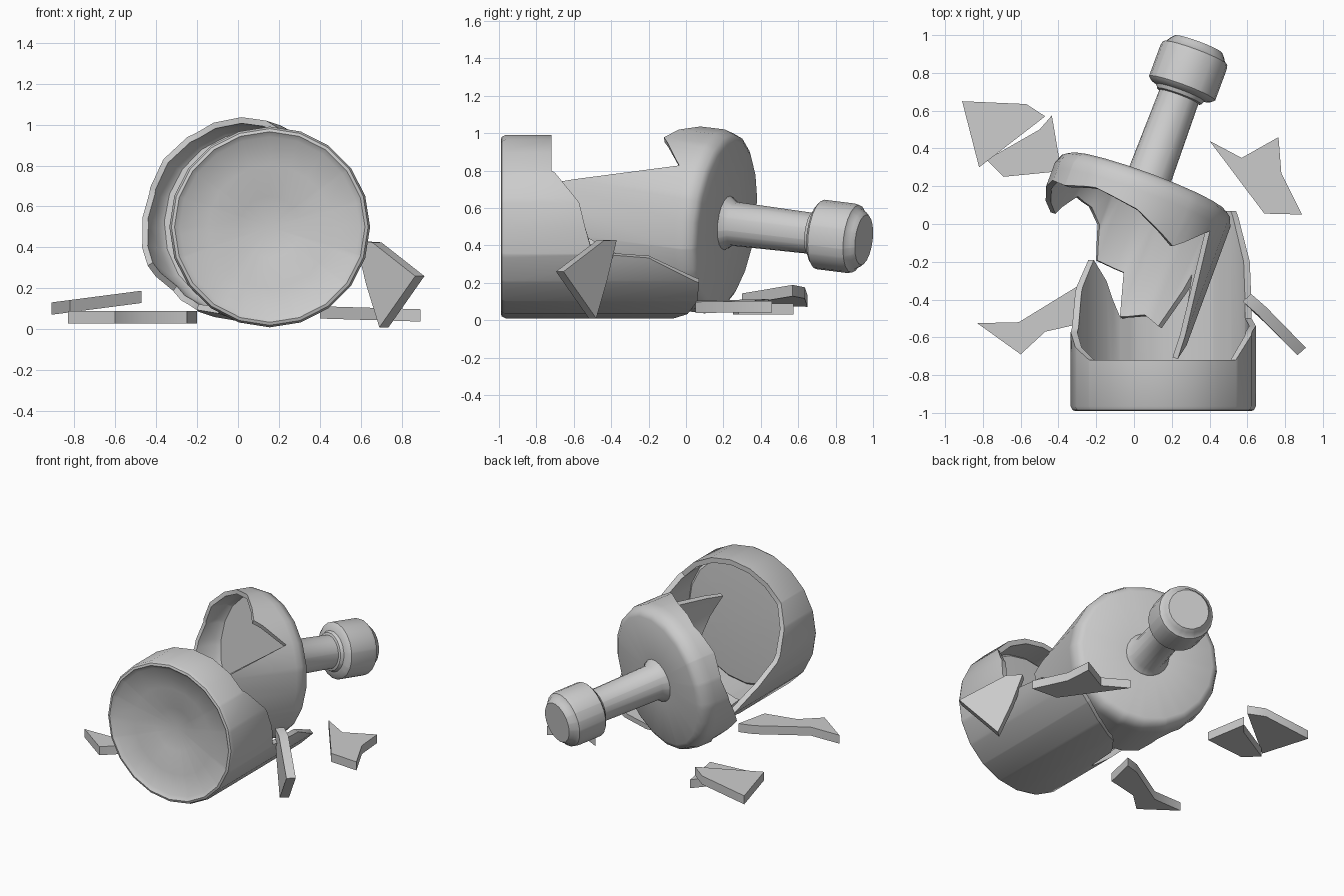
import bpy, bmesh, math
from mathutils import Vector

if "Cube" in bpy.data.objects:
    bpy.data.objects.remove(bpy.data.objects["Cube"])

SIDES = 20


def interp(pts, a):
    # piecewise linear break line, wrapping at 360 degrees
    pts = pts + [(pts[0][0] + 360, pts[0][1])]
    if a < pts[0][0]:
        a += 360
    for (a0, s0), (a1, s1) in zip(pts, pts[1:]):
        if a0 <= a <= a1:
            return s0 + (s1 - s0) * (a - a0) / (a1 - a0)


def finish(bm, name):
    bmesh.ops.recalc_face_normals(bm, faces=bm.faces)
    me = bpy.data.meshes.new(name)
    bm.to_mesh(me)
    bm.free()
    ob = bpy.data.objects.new(name, me)
    bpy.context.collection.objects.link(ob)
    bpy.context.view_layer.objects.active = ob
    ob.select_set(True)
    bpy.ops.object.shade_smooth_by_angle(angle=math.radians(40))
    ob.select_set(False)
    return ob


def broken_shell(name, origin, axis, outer, edge, inner):
    """Revolve outer profile -> jagged edge -> inner profile; (radius, distance along axis)."""
    axis = Vector(axis).normalized()
    flat = axis if axis.y > 0 else -axis
    u = flat.cross(Vector((0, 0, 1))).normalized()
    v = u.cross(flat).normalized()
    step = 360 / SIDES
    angles = sorted({i * step for i in range(SIDES)} | {a for a, s in edge})
    bm = bmesh.new()

    def ring(r, s):
        vs = []
        for a in angles:
            k = math.cos(math.radians(step / 2)) / math.cos(math.radians(a % step - step / 2))
            t = math.radians(a)
            d = interp(edge, a) if s is None else s
            vs.append(bm.verts.new(Vector(origin) + axis * d + (u * math.cos(t) + v * math.sin(t)) * r * k))
        return vs

    prof = outer[1:] + [(outer[-1][0], None), (inner[0][0], None)] + inner[:-1]
    rings = [ring(r, s) for r, s in prof]
    n = len(angles)
    for A, B in zip(rings, rings[1:]):
        for i in range(n):
            j = (i + 1) % n
            bm.faces.new((A[i], A[j], B[j], B[i]))
    # close both poles on the axis
    for R, (r, s) in ((rings[0], outer[0]), (rings[-1], inner[-1])):
        c = bm.verts.new(Vector(origin) + axis * s)
        for i in range(n):
            bm.faces.new((R[i], R[(i + 1) % n], c))
    return finish(bm, name)


def shard(name, pts, thick):
    bm = bmesh.new()
    f = bm.faces.new([bm.verts.new(p) for p in pts])
    g = bmesh.ops.extrude_face_region(bm, geom=[f], use_keep_orig=True)
    for w in g["geom"]:
        if isinstance(w, bmesh.types.BMVert):
            w.co += Vector(thick)
    return finish(bm, name)


# Base half of the bottle, with a dimpled underside
broken_shell(
    "bottle_base", (0.155, 0, 0.5), (0, 1, 0),
    [(0, -0.89), (0.15, -0.92), (0.3, -0.95), (0.44, -0.97), (0.465, -0.99), (0.48, -0.985), (0.49, -0.965)],
    [(0, -0.54), (15, -0.57), (36, -0.7), (38, -0.72), (143, -0.72), (160, -0.66), (185, -0.55), (200, -0.33),
     (216, -0.19), (228, -0.3), (240, -0.5), (243, -0.5), (247, -0.27), (262, -0.1), (285, 0.0),
     (305, 0.06), (322, 0.07), (340, -0.2), (343, -0.5)],
    [(0.455, -0.9), (0.44, -0.885), (0, -0.86)])

# Shoulder, neck and rim half, tilted; distance runs from the shoulder face towards the break
broken_shell(
    "bottle_neck", (0.07, 0.22, 0.52), (-0.345, -0.932, 0.115),
    [(0, -0.785), (0.135, -0.785), (0.153, -0.765), (0.165, -0.745), (0.182, -0.735), (0.187, -0.71),
     (0.187, -0.535), (0.17, -0.52), (0.135, -0.51), (0.125, -0.49), (0.11, -0.485), (0.118, -0.04), (0.14, -0.01),
     (0.145, 0.0), (0.44, 0.0), (0.475, 0.02), (0.495, 0.07), (0.495, 0.11)],
    [(14, 0.84), (36, 0.16), (60, 0.32), (90, 0.21), (120, 0.17), (145, 0.2), (165, 0.18), (185, 0.22),
     (210, 0.3), (226, 0.16), (240, 0.18), (250, 0.25), (257, 0.43), (276, 0.44), (284, 0.67), (300, 0.62),
     (314, 0.66), (328, 0.35), (343, 0.62)],
    [(0.465, 0.08), (0.44, 0.05), (0, 0.05)])

# Loose flat shards on the ground: outline in plan, height = base + slope * x
for name, z0, slope, outline in (
    ("shard_back_left", 0.19, 0.13, [(-0.91, 0.65), (-0.57, 0.635), (-0.47, 0.57), (-0.82, 0.3)]),
    ("shard_back_left_inner", 0.03, 0, [(-0.5, 0.5), (-0.435, 0.575), (-0.385, 0.28), (-0.69, 0.25), (-0.78, 0.34)]),
    ("shard_front_left", 0.03, 0, [(-0.83, -0.525), (-0.61, -0.52), (-0.3, -0.33), (-0.2, -0.3), (-0.25, -0.52),
                                   (-0.47, -0.57), (-0.6, -0.69)]),
    ("shard_back_right", 0.065, -0.03, [(0.4, 0.44), (0.57, 0.35), (0.765, 0.46), (0.78, 0.27), (0.89, 0.05), (0.69, 0.055)]),
):
    shard(name, [(x, y, z0 + slope * x) for x, y in outline], (0, 0, 0.06))

# Shard leaning against the base
shard("shard_leaning", [(0.91, -0.655, 0.26), (0.7, -0.44, 0.425), (0.62, -0.37, 0.43),
                        (0.67, -0.42, 0.22), (0.735, -0.48, 0.01)], (-0.045, -0.04, 0.0))
